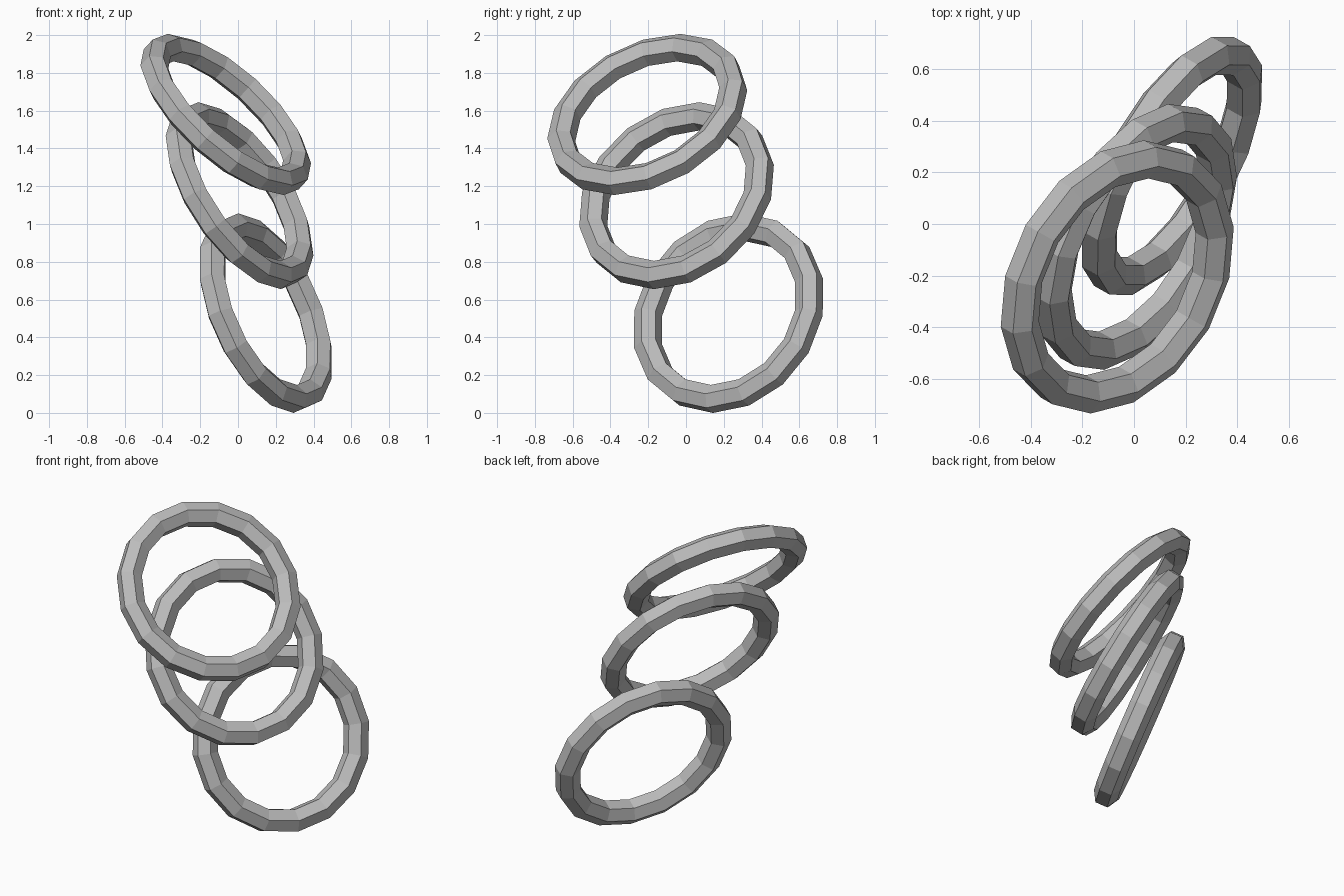
import bpy
import bmesh
import math
from mathutils import Vector

cube = bpy.data.objects.get("Cube")
if cube:
    bpy.data.objects.remove(cube, do_unlink=True)

RING_RADIUS = 0.488
TUBE_RADIUS = 0.075
SEGMENTS = 16
SIDES = 6

# Plain grey metal
grey = bpy.data.materials.new("grey")
grey.use_nodes = True
colour = (0.5, 0.5, 0.5, 1)
grey.diffuse_color = colour
grey.node_tree.nodes["Principled BSDF"].inputs["Base Color"].default_value = colour


def make_ring(name, centre, axis):
    """Sweep a hexagon, one corner along the axis, round a polygonal ring."""
    bm = bmesh.new()
    corners = []
    for i in range(SIDES):
        a = math.pi / 2 + math.tau * i / SIDES
        corners.append(bm.verts.new((RING_RADIUS + TUBE_RADIUS * math.cos(a), 0,
                                     TUBE_RADIUS * math.sin(a))))
    edges = [bm.edges.new((corners[i - 1], corners[i])) for i in range(SIDES)]
    bmesh.ops.spin(bm, geom=corners + edges, cent=(0, 0, 0), axis=(0, 0, 1),
                   angle=math.tau, steps=SEGMENTS)
    bmesh.ops.remove_doubles(bm, verts=bm.verts[:], dist=0.0001)
    bmesh.ops.recalc_face_normals(bm, faces=bm.faces[:])
    mesh = bpy.data.meshes.new(name)
    bm.to_mesh(mesh)
    bm.free()
    mesh.materials.append(grey)
    ring = bpy.data.objects.new(name, mesh)
    ring.location = centre
    ring.rotation_euler = Vector(axis).to_track_quat('Z', 'Y').to_euler()
    bpy.context.collection.objects.link(ring)


# Three linked rings, each leaning further back than the one above
make_ring("top_ring", (-0.065, -0.205, 1.58), (0.63, -0.36, 0.69))
make_ring("middle_ring", (0.008, -0.05, 1.15), (0.755, -0.415, 0.51))
make_ring("bottom_ring", (0.147, 0.225, 0.528), (0.81, -0.457, 0.366))
